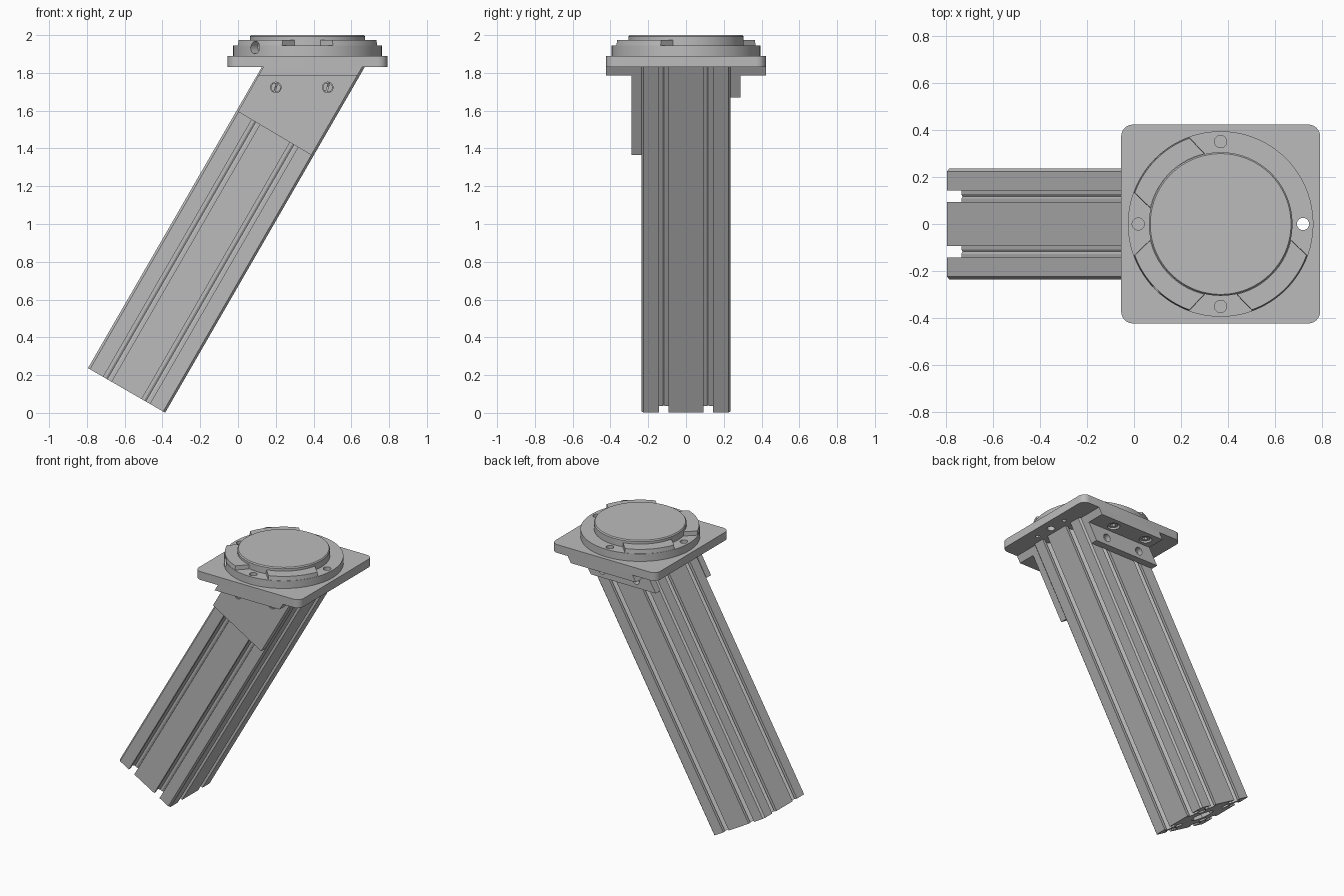
import bpy, bmesh, math
from mathutils import Vector, Matrix

if "Cube" in bpy.data.objects:
    bpy.data.objects.remove(bpy.data.objects["Cube"])

grey = bpy.data.materials.new("machined_grey")
grey.use_nodes = True
grey.diffuse_color = (0.5, 0.5, 0.5, 1)
grey.node_tree.nodes["Principled BSDF"].inputs["Base Color"].default_value = (0.5, 0.5, 0.5, 1)

CX = 0.368                      # centre of the mounting plate
Z_TOP = 1.83                    # underside of the mounting plate
TILT = math.radians(30)


def prism(name, loops, start, end):
    """Solid from 2D loops (first outer, rest holes) between two mapped caps."""
    bm = bmesh.new()
    caps = ([], [])
    for loop in loops:
        a = [bm.verts.new(start(*p)) for p in loop]
        b = [bm.verts.new(end(*p)) for p in loop]
        for i in range(len(loop)):
            j = (i + 1) % len(loop)
            bm.faces.new((a[i], a[j], b[j], b[i]))
            caps[0].append(bm.edges.get((a[i], a[j])))
            caps[1].append(bm.edges.get((b[i], b[j])))
    for edges in caps:
        bmesh.ops.triangle_fill(bm, edges=edges, use_beauty=True)
    bmesh.ops.recalc_face_normals(bm, faces=bm.faces)
    mesh = bpy.data.meshes.new(name)
    bm.to_mesh(mesh)
    bm.free()
    mesh.materials.append(grey)
    obj = bpy.data.objects.new(name, mesh)
    bpy.context.collection.objects.link(obj)
    bpy.ops.object.select_all(action='DESELECT')
    obj.select_set(True)
    bpy.context.view_layer.objects.active = obj
    bpy.ops.object.shade_smooth_by_angle(angle=math.radians(30))
    return obj


def arc(cx, cy, r, a0, a1, n):
    return [(cx + r * math.cos(math.radians(a0 + (a1 - a0) * i / n)),
             cy + r * math.sin(math.radians(a0 + (a1 - a0) * i / n))) for i in range(n + 1)]


def circle(cx, cy, r, n=24):
    return arc(cx, cy, r, 0, 360, n)[:-1]


def at_z(z, scale=1.0, shift=0.0):
    return lambda x, y: (CX + (x - CX) * scale + shift, y * scale, z)


def at_y(y):
    return lambda x, z: (x, y, z)


# Slotted square beam: one side of the section, turned four times
HALF = 0.236
half_slot = [(0.025, 0), (0.025, 0.02), (0.05, 0.02), (0.05, 0.035), (0.025, 0.07), (0.01, 0.07)]
slot = [(-s, d) for s, d in half_slot] + [(0, 0.076)] + half_slot[::-1]
side = [(-HALF + 0.012, 0)]
for c in (-0.1175, 0.1175):
    side += [(c + s, d) for s, d in slot]
side.append((HALF - 0.012, 0))
section = []
for k in range(4):
    turn = Matrix.Rotation(k * math.pi / 2, 2)
    section += [tuple(turn @ Vector((s, d - HALF))) for s, d in side]
bores = [circle(u, v, 0.03, 12) for u in (-0.1175, 0.1175) for v in (-0.1175, 0.1175)]
bores.append(circle(0, 0, 0.08, 8))
axis = Vector((math.sin(TILT), 0, math.cos(TILT)))
across = Vector((math.cos(TILT), 0, -math.sin(TILT)))


def beam_foot(u, v):
    return Vector((-0.59, 0, HALF / 2 + 0.001)) + across * u + Vector((0, v, 0))


def beam_head(u, v):
    p = beam_foot(u, v)
    return p + axis * ((Z_TOP - p.z) / axis.z)


prism("slotted_beam", [section] + bores, beam_foot, beam_head)

# Square mounting plate with rounded corners
R = 0.05
E = 0.4225 - R
outline = []
for k, (sx, sy) in enumerate(((1, 1), (-1, 1), (-1, -1), (1, -1))):
    outline += arc(CX + sx * E, sy * E, R, 90 * k, 90 * k + 90, 6)
small_holes = [circle(CX + 0.35, y, 0.015, 12) for y in (-0.137, 0.137)]
prism("mounting_plate", [outline, circle(CX + 0.35, 0, 0.026)] + small_holes,
      at_z(Z_TOP), at_z(1.89))

# Lower ring with four screw holes
ring_holes = [circle(CX + 0.35 * x, 0.35 * y, 0.026) for x, y in ((1, 0), (0, 1), (-1, 0), (0, -1))]
ring = prism("lower_ring", [circle(CX, 0, 0.394, 96), circle(CX, 0, 0.296, 96)] + ring_holes,
             at_z(1.89), at_z(1.945))

# Three raised ring segments, leaving one quadrant open
segments = []
for name, a in (("back_right", 135), ("front_right", 225), ("front_left", 315)):
    pts = arc(CX, 0, 0.392, a - 25, a + 25, 20) + arc(CX, 0, 0.309, a + 32, a - 32, 24)
    segments.append(prism(name + "_ring_segment", [pts], at_z(1.945), at_z(1.975, 0.99)))

# Radial locking hole through the ring and its raised segment
mid = math.radians(225)
bpy.ops.mesh.primitive_cylinder_add(
    vertices=24, radius=0.033, depth=0.1,
    location=(CX + 0.39 * math.cos(mid), 0.39 * math.sin(mid), 1.934),
    rotation=(0, math.pi / 2, mid))
cutter = bpy.context.object
cutter.name = "locking_hole_cutter"
cutter.data.materials.append(grey)
cutter.hide_render = True
for obj in (ring, segments[1]):
    bpy.context.view_layer.objects.active = obj
    mod = obj.modifiers.new("locking_hole", 'BOOLEAN')
    mod.object = cutter
    mod.solver = 'EXACT'
    bpy.ops.object.modifier_apply(modifier=mod.name)
bpy.data.objects.remove(cutter)

# Centre disc with a chamfered rim
prism("centre_disc", [circle(CX, 0, 0.305, 96)], at_z(1.89), at_z(1.992))
prism("centre_disc_rim", [circle(CX, 0, 0.305, 96)], at_z(1.992), at_z(2.0, 0.98))

# Angle brackets: upright leaf, flange under the plate, screws in both
SCREW_X = (0.2, 0.475)
leaves = {"front": (-1, [(0.134, Z_TOP), (0, 1.595), (0.388, 1.365), (0.657, Z_TOP)]),
          "back": (1, [(0.134, Z_TOP), (0.042, 1.67), (0.565, 1.67), (0.657, Z_TOP)])}
for name, (sgn, leaf) in leaves.items():
    holes = [circle(x, 1.723, 0.028) for x in SCREW_X]
    prism(name + "_bracket_leaf", [leaf] + holes, at_y(sgn * 0.236), at_y(sgn * 0.288))
    y0, y1 = sgn * 0.288, sgn * 0.4225
    flange = [(0.134, y0), (0.657, y0), (0.657, y1), (0.134, y1)]
    holes = [circle(x + 0.02, sgn * 0.35, 0.042) for x in SCREW_X]
    prism(name + "_bracket_flange", [flange] + holes, at_z(Z_TOP), at_z(1.785, 1, -0.026))
    for i, x in enumerate(SCREW_X):
        prism(f"{name}_flange_screw_{i + 1}",
              [circle(x, sgn * 0.35, 0.034), circle(x, sgn * 0.35, 0.017, 6)],
              at_z(Z_TOP), at_z(1.792))
        # Slotted set screws: two half discs with a gap between them
        depth = 0.285 if sgn < 0 else 0.25
        for half, a in (("a", 75), ("b", 255)):
            push = math.radians(a + 90)
            pts = arc(x + 0.003 * math.cos(push), 1.723 + 0.003 * math.sin(push),
                      0.023, a, a + 180, 12)
            prism(f"{name}_set_screw_{i + 1}{half}", [pts], at_y(sgn * 0.236), at_y(sgn * depth))
